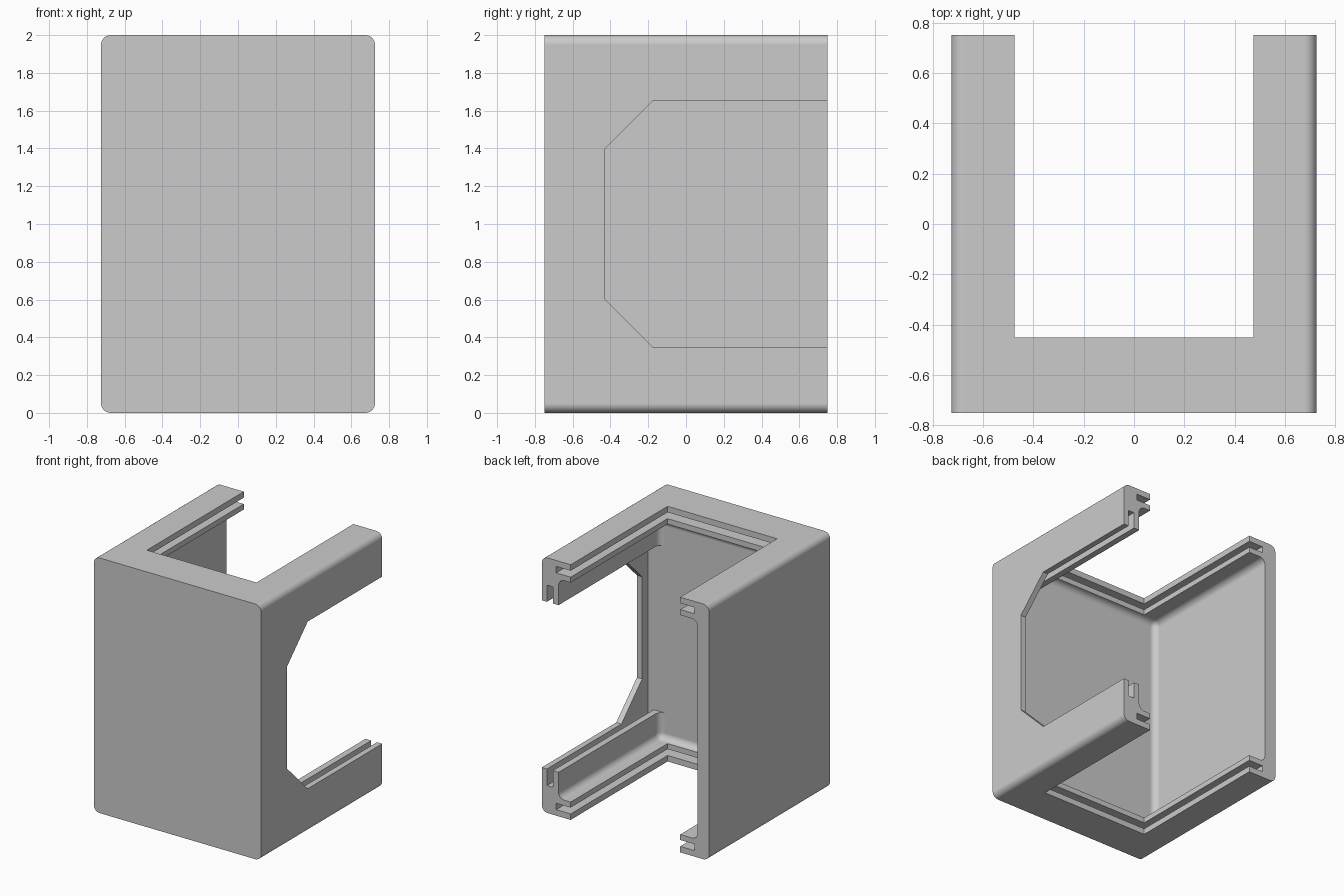
import bpy
import bmesh
from mathutils import Vector

cube = bpy.data.objects.get("Cube")
if cube:
    bpy.data.objects.remove(cube, do_unlink=True)

BACK = 0.75      # rear end of the housing
PAST = 0.9       # cutters overshoot the rear end
INNER = -0.5     # inner face of the front wall


def material(name, rgb):
    m = bpy.data.materials.new(name)
    m.use_nodes = True
    m.diffuse_color = (*rgb, 1)
    m.node_tree.nodes["Principled BSDF"].inputs["Base Color"].default_value = (*rgb, 1)
    return m


def finish(name, bm):
    bmesh.ops.recalc_face_normals(bm, faces=bm.faces)
    mesh = bpy.data.meshes.new(name)
    bm.to_mesh(mesh)
    bm.free()
    ob = bpy.data.objects.new(name, mesh)
    bpy.context.collection.objects.link(ob)
    return ob


def box(name, x, y, z, radius=0, along_y_only=False):
    """Box from ranges, optionally with rounded edges."""
    bm = bmesh.new()
    bmesh.ops.create_cube(bm, size=1)
    for v in bm.verts:
        v.co = Vector([r[0] if c < 0 else r[1] for c, r in zip(v.co, (x, y, z))])
    if radius:
        edges = [e for e in bm.edges if not along_y_only
                 or abs(e.verts[0].co.y - e.verts[1].co.y) > 0.1]
        bmesh.ops.bevel(bm, geom=edges, offset=radius, segments=6,
                        profile=0.5, affect='EDGES')
    return finish(name, bm)


def side_prism(name, outline, x0, x1):
    """Outline in y and z, extruded along x."""
    bm = bmesh.new()
    face = bm.faces.new([bm.verts.new((x0, y, z)) for y, z in outline])
    new = bmesh.ops.extrude_face_region(bm, geom=[face])["geom"]
    bmesh.ops.translate(bm, vec=(x1 - x0, 0, 0),
                        verts=[g for g in new if isinstance(g, bmesh.types.BMVert)])
    return finish(name, bm)


# Outer block, rounded along its four lengthwise edges
housing = box("housing", (-0.725, 0.725), (-BACK, BACK), (0, 2), 0.05, True)

# Rounded interior, open at the rear, and the U-shaped top and bottom openings
cutters = [
    box("cavity", (-0.625, 0.58), (INNER, PAST), (0.14, 1.86), 0.05),
    box("end_opening", (-0.475, 0.475), (-0.45, PAST), (-0.1, 2.1)),
]

# Panel slots around the top and bottom openings
for name, z in (("bottom_slot", (0.047, 0.097)), ("top_slot", (1.903, 1.953))):
    cutters.append(box(name, (-0.6, 0.6), (-0.575, PAST), z))

# Side window: chamfered hole outside, slot between the skins, square hole inside
lower = [(PAST, 0.345), (-0.172, 0.345), (-0.428, 0.6)]
upper = [(y, 2 - z) for y, z in reversed(lower)]
cutters += [
    side_prism("window", lower + upper, 0.66, 0.8),
    box("side_slot", (0.63, 0.68), (INNER, PAST), (0.215, 1.785)),
    box("inner_window", (0.5, 0.65), (INNER, PAST), (0.345, 1.655)),
]

# Carve the housing, then drop the cutters
bpy.context.view_layer.objects.active = housing
for cutter in cutters:
    cutter.hide_render = True
    mod = housing.modifiers.new(cutter.name, 'BOOLEAN')
    mod.operation = 'DIFFERENCE'
    mod.solver = 'EXACT'
    mod.object = cutter
    bpy.ops.object.modifier_apply(modifier=mod.name)
    bpy.data.objects.remove(cutter, do_unlink=True)

# Colour and shading; weighted normals keep the large walls flat
housing.data.materials.clear()
housing.data.materials.append(material("plain_grey", (0.6, 0.6, 0.6)))
for p in housing.data.polygons:
    p.material_index = 0
bpy.ops.object.select_all(action='DESELECT')
housing.select_set(True)
bpy.ops.object.shade_smooth_by_angle(angle=0.6)
weighted = housing.modifiers.new("flat_walls", 'WEIGHTED_NORMAL')
weighted.keep_sharp = True
